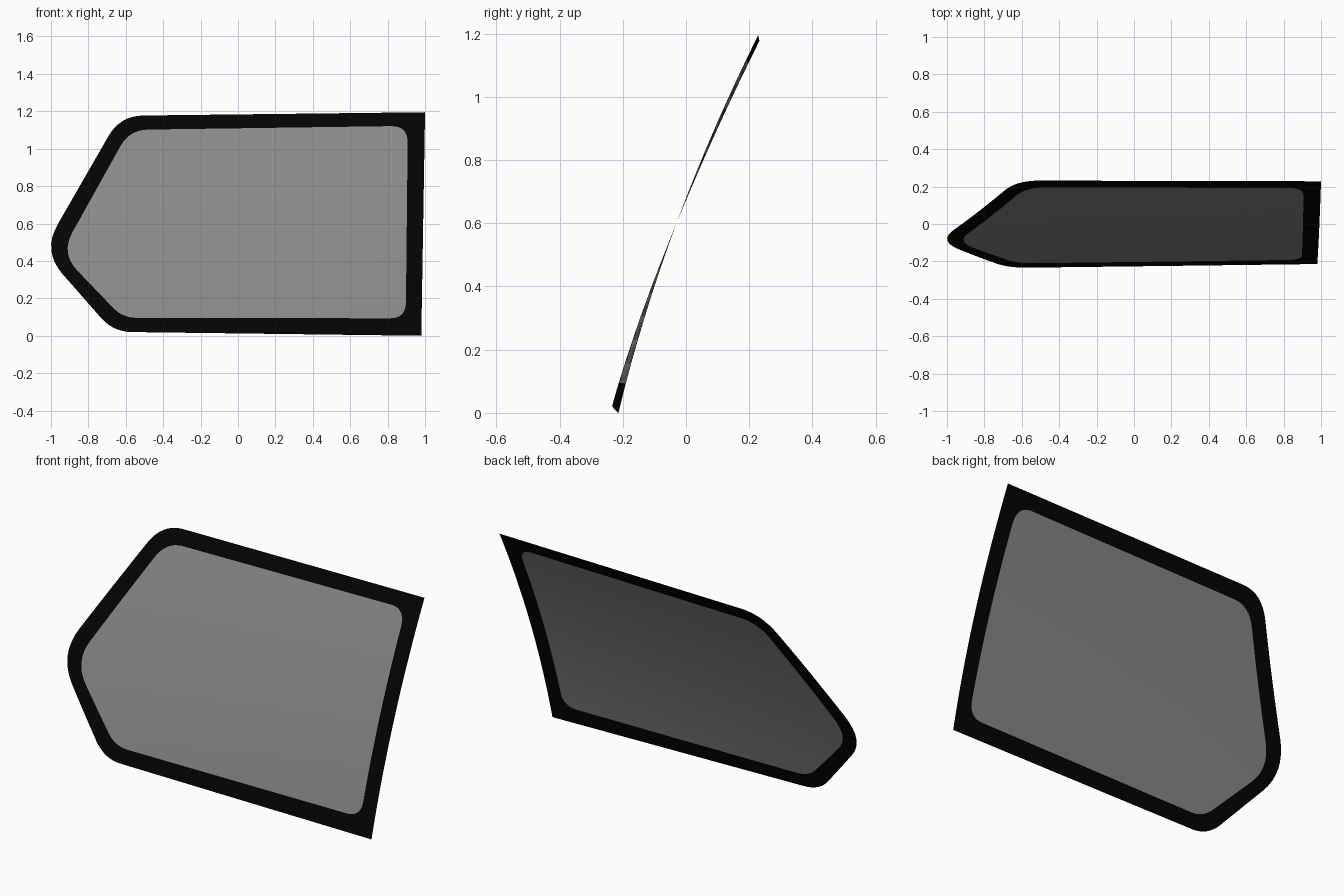
import bpy, bmesh
from mathutils import Vector

if "Cube" in bpy.data.objects:
    bpy.data.objects.remove(bpy.data.objects["Cube"])

# Corners as (x, z, rounding distance), seen from the front
OUTER = [(1.0, 1.195, 0), (-0.63, 1.176, 0.125), (-1.046, 0.453, 0.165),
         (-0.667, 0.021, 0.1), (0.98, 0.0, 0)]
INNER = [(0.908, 1.122, 0.09), (-0.58, 1.101, 0.1), (-0.948, 0.441, 0.13),
         (-0.617, 0.096, 0.075), (0.897, 0.093, 0.085)]


def rounded(corners, steps=8):
    """Outline points with each corner eased by a small quadratic curve."""
    pts = []
    for i, (x, z, d) in enumerate(corners):
        p = Vector((x, 0, z))
        if d == 0:
            pts.append(p)
            continue
        a, b = (Vector((c[0], 0, c[1])) for c in
                (corners[i - 1], corners[(i + 1) % len(corners)]))
        a = p + (a - p).normalized() * d
        b = p + (b - p).normalized() * d
        for k in range(steps + 1):
            t = k / steps
            pts.append(a * (1 - t) ** 2 + p * 2 * t * (1 - t) + b * t * t)
    return pts


def bend(co):
    """Lean, curve and slightly twist the flat pane."""
    t = co.z - 0.6
    co.y = -0.03 + (0.391 - 0.0206 * co.x) * t + (0.0962 + 0.011 * co.x) * t * t


def sheet(name, loops, color):
    bm = bmesh.new()
    for pts in loops:
        vs = [bm.verts.new(p) for p in pts]
        for i, v in enumerate(vs):
            bm.edges.new((vs[i - 1], v))
    bmesh.ops.triangle_fill(bm, edges=bm.edges[:], use_beauty=True,
                            normal=(0, -1, 0))
    # Slice into strips so the pane can curve
    cuts = [((0, 0, k * 0.075), (0, 0, 1)) for k in range(1, 16)]
    cuts += [((k * 0.4, 0, 0), (1, 0, 0)) for k in range(-2, 3)]
    for co, no in cuts:
        bmesh.ops.bisect_plane(bm, geom=bm.verts[:] + bm.edges[:] + bm.faces[:],
                               plane_co=co, plane_no=no, dist=1e-5)
    # Drop the leftover diagonals between the slices
    bmesh.ops.dissolve_limit(bm, angle_limit=0.01, verts=[], edges=[
        e for e in bm.edges if len(e.link_faces) == 2
        and not any(abs(e.verts[0].co[a] - e.verts[1].co[a]) < 1e-5 for a in (0, 2))])
    bm.normal_update()
    for f in bm.faces:
        if f.normal.y > 0:
            f.normal_flip()
    bmesh.ops.triangulate(bm, faces=bm.faces[:])
    for v in bm.verts:
        bend(v.co)
    for f in bm.faces:
        f.smooth = True
    me = bpy.data.meshes.new(name)
    bm.to_mesh(me)
    bm.free()
    ob = bpy.data.objects.new(name, me)
    bpy.context.collection.objects.link(ob)
    mat = bpy.data.materials.new(name)
    mat.diffuse_color = color
    mat.use_nodes = True
    mat.node_tree.nodes["Principled BSDF"].inputs["Base Color"].default_value = mat.diffuse_color
    me.materials.append(mat)
    return ob


outer, inner = rounded(OUTER), rounded(INNER)

# Dark grey glass pane
sheet("window_glass", [inner], (0.25, 0.25, 0.25, 1))

# Black border around the glass
sheet("window_border", [outer, inner], (0.001, 0.001, 0.001, 1))
